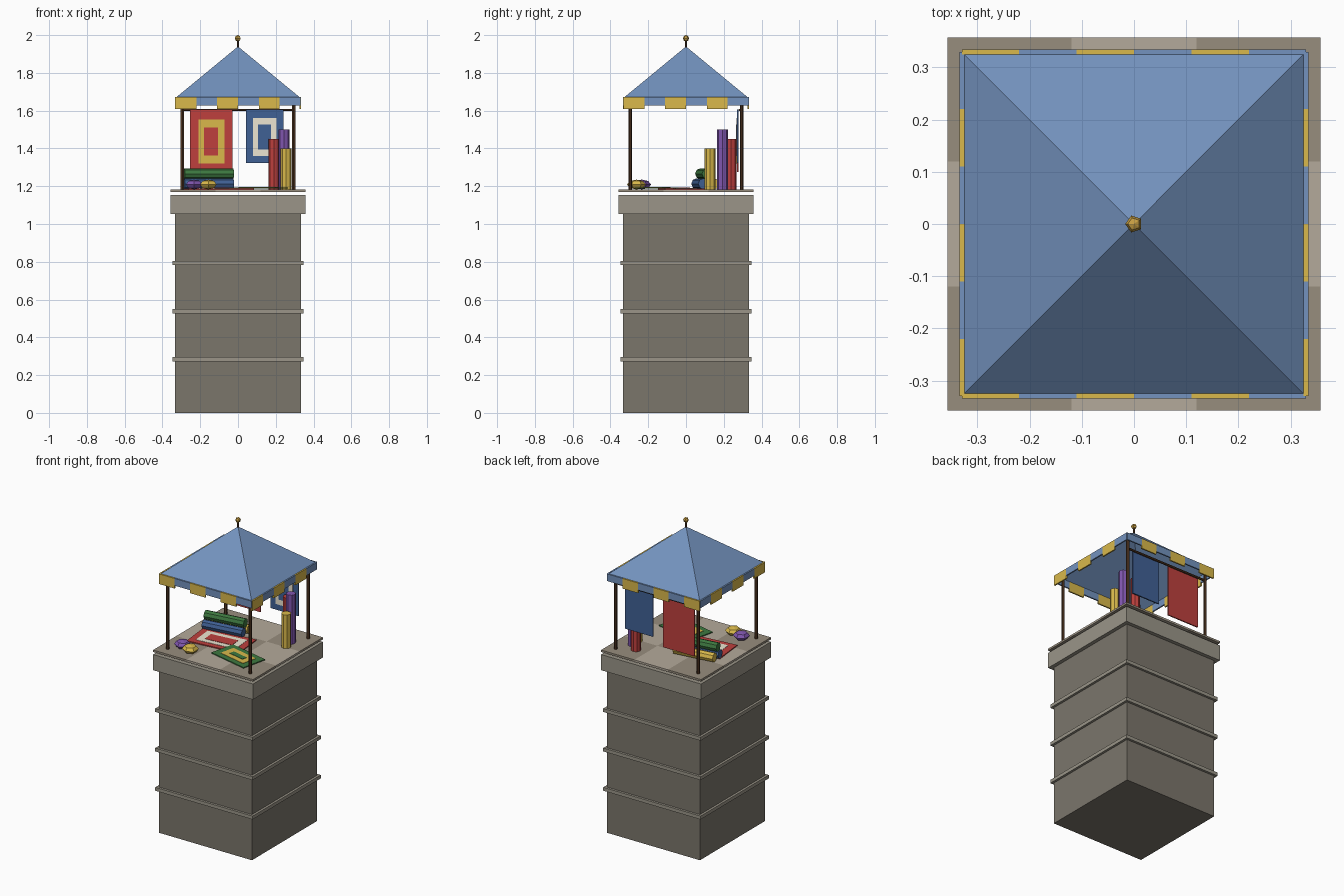
import bpy, math
from mathutils import Matrix

if "Cube" in bpy.data.objects:
    bpy.data.objects.remove(bpy.data.objects["Cube"])

# Colours as seen on screen; converted to linear in finish()
COLORS = {
    "stone": (0.48, 0.46, 0.42), "trim": (0.60, 0.58, 0.53),
    "tile_light": (0.70, 0.66, 0.60), "tile_dark": (0.59, 0.55, 0.49),
    "canopy": (0.45, 0.57, 0.74), "blue": (0.26, 0.38, 0.58),
    "yellow": (0.85, 0.72, 0.30), "red": (0.74, 0.26, 0.25),
    "green": (0.25, 0.47, 0.26), "purple": (0.50, 0.34, 0.68),
    "cream": (0.93, 0.90, 0.82), "wood": (0.32, 0.22, 0.15),
    "brass": (0.78, 0.62, 0.27),
}
mats = {}


def finish(name, color):
    ob = bpy.context.object
    ob.name = name
    if color not in mats:
        mats[color] = bpy.data.materials.new(color)
        mats[color].diffuse_color = (*(c ** 2.2 for c in COLORS[color]), 1)
    ob.data.materials.append(mats[color])
    return ob


def box(name, color, x, y, z, turn=0):
    """Box from (min, max) ranges, turned about its own vertical axis."""
    mid = [sum(r) / 2 for r in (x, y, z)]
    bpy.ops.mesh.primitive_cube_add(size=1, location=mid, rotation=(0, 0, turn))
    ob = finish(name, color)
    size = [r[1] - r[0] for r in (x, y, z)]
    ob.data.transform(Matrix.Diagonal((*size, 1)))
    return ob


def rod(name, color, center, radius, length, rot=(0, 0, 0), sides=8):
    bpy.ops.mesh.primitive_cylinder_add(vertices=sides, radius=radius, depth=length,
                                        location=center, rotation=rot)
    return finish(name, color)


def slab(name, color, half, z0, z1):
    return box(name, color, (-half, half), (-half, half), (z0, z1))


# Tower shaft, string courses and cap
slab("tower_shaft", "stone", 0.333, 0, 1.06)
for i, z in enumerate((0.284, 0.538, 0.793)):
    slab(f"tower_band_{i}", "trim", 0.348, z - 0.011, z + 0.011)
slab("tower_cap", "trim", 0.357, 1.053, 1.154)

# Checkered floor
edges = (-0.357, -0.12, 0.12, 0.357)
for i in range(3):
    for j in range(3):
        box(f"floor_tile_{i}_{j}", "tile_light" if (i + j) % 2 else "tile_dark",
            edges[i:i + 2], edges[j:j + 2], (1.17, 1.183))

# Corner posts and the rail for the hanging rugs
for sx in (-1, 1):
    for sy in (-1, 1):
        rod("corner_post", "wood", (sx * 0.295, sy * 0.295, 1.415), 0.01, 0.47, sides=6)
rod("back_rail", "wood", (0, 0.285, 1.604), 0.007, 0.59, (0, math.pi / 2, 0), 6)

# Canopy, open underneath
bpy.ops.mesh.primitive_cone_add(vertices=4, radius1=0.328 * math.sqrt(2), radius2=0, depth=0.27,
                                end_fill_type='NOTHING', location=(0, 0, 1.805),
                                rotation=(0, 0, math.pi / 4))
finish("canopy_roof", "canopy")

# Valance flaps: long yellow, short blue, same order seen along each axis
for i in range(6):
    a = -0.33 + 0.11 * i
    along = (a, a + 0.11)
    color, low = ("canopy", 1.627) if i % 2 else ("yellow", 1.608)
    for s in (-1, 1):
        across = sorted((s * 0.325, s * 0.334))
        box("valance_x", color, along, across, (low, 1.673))
        box("valance_y", color, across, along, (low, 1.673))

# Finial
rod("finial_rod", "wood", (0, 0, 1.952), 0.006, 0.05, sides=6)
bpy.ops.mesh.primitive_uv_sphere_add(segments=5, ring_count=4, radius=0.017,
                                     location=(0, 0, 1.983), rotation=(0, 0, math.pi / 2))
finish("finial_ball", "brass")


# Hanging rugs: nested thin panels stacked towards the front
def hanging_rug(name, layers):
    for k, (color, x, z) in enumerate(layers):
        front = 0.27 - 0.003 * k
        box(f"{name}_{k}", color, x, (front, 0.278 if k == 0 else front + 0.003), z)


hanging_rug("red_hanging_rug", [("red", (-0.255, -0.03), (1.275, 1.605)),
                                ("yellow", (-0.21, -0.072), (1.32, 1.552)),
                                ("red", (-0.18, -0.105), (1.362, 1.51))])
hanging_rug("blue_hanging_rug", [("blue", (0.042, 0.242), (1.322, 1.605)),
                                 ("cream", (0.08, 0.203), (1.36, 1.562)),
                                 ("blue", (0.106, 0.175), (1.395, 1.527))])


# Floor rugs: nested thin panels stacked upwards
def floor_rug(name, colors, cx, cy, w, d, base, turn):
    for k, color in enumerate(colors):
        hw, hd = w / 2 - 0.042 * k, d / 2 - 0.034 * k
        z0 = base + (0.004 + 0.002 * k if k else 0)
        box(f"{name}_{k}", color, (cx - hw, cx + hw), (cy - hd, cy + hd),
            (z0, base + 0.006 + 0.002 * k), math.radians(turn))


floor_rug("red_floor_rug", ("red", "cream", "red"), -0.1, -0.025, 0.35, 0.21, 1.183, 6)
floor_rug("green_floor_rug", ("green", "yellow", "green"), 0.11, -0.155, 0.28, 0.17, 1.187, -13)

# Stacked rolls, turned a little
for color, y, z in (("blue", 0.075, 1.213), ("yellow", 0.132, 1.213), ("green", 0.095, 1.266)):
    rod(f"{color}_lying_roll", color, (-0.155, y, z), 0.029, 0.262,
        (0, math.pi / 2, math.radians(8)))

# Standing rolls
for color, x, y, top in (("red", 0.19, 0.238, 1.45), ("purple", 0.243, 0.193, 1.5),
                         ("yellow", 0.255, 0.128, 1.4)):
    rod(f"{color}_standing_roll", color, (x, y, (top + 1.183) / 2), 0.029, top - 1.183)

# Cushions
for color, x, y in (("purple", -0.232, -0.235), ("yellow", -0.157, -0.262)):
    bpy.ops.mesh.primitive_uv_sphere_add(segments=6, ring_count=4, radius=0.05,
                                         location=(x, y, 1.209))
    finish(f"{color}_cushion", color).scale.z = 0.52

for m in bpy.data.materials:
    if m.users and not m.is_grease_pencil:
        m.use_nodes = True
        m.node_tree.nodes["Principled BSDF"].inputs["Base Color"].default_value = m.diffuse_color
